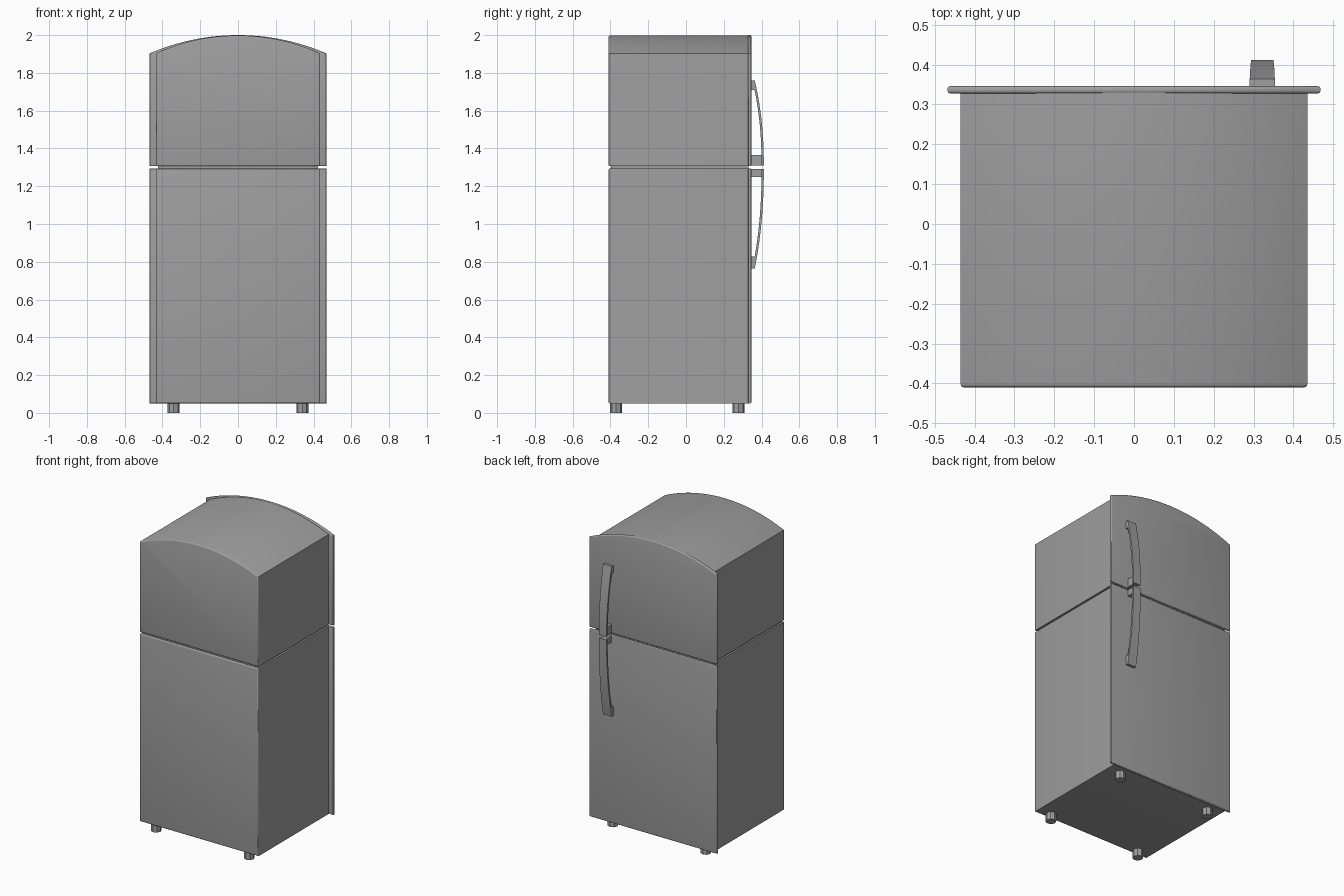
import bpy
import bmesh
from math import sqrt

cube = bpy.data.objects.get("Cube")
if cube:
    bpy.data.objects.remove(cube, do_unlink=True)

# Single flat colour
grey = bpy.data.materials.new("grey enamel")
grey.use_nodes = True
GREY = (0.35, 0.35, 0.35, 1)
grey.diffuse_color = GREY
grey.node_tree.nodes["Principled BSDF"].inputs["Base Color"].default_value = GREY


def finish(name, bm, smooth=True):
    bmesh.ops.recalc_face_normals(bm, faces=bm.faces)
    mesh = bpy.data.meshes.new(name)
    bm.to_mesh(mesh)
    bm.free()
    mesh.materials.append(grey)
    obj = bpy.data.objects.new(name, mesh)
    bpy.context.collection.objects.link(obj)
    if smooth:
        bpy.ops.object.select_all(action="DESELECT")
        obj.select_set(True)
        bpy.context.view_layer.objects.active = obj
        bpy.ops.object.shade_smooth_by_angle(angle=0.55)
    return obj


def arched_top(half, side_z, peak, steps=28):
    """Points of a circular arc running from +x to -x."""
    rise = peak - side_z
    radius = (half ** 2 + rise ** 2) / (2 * rise)
    xs = [half - 2 * half * i / steps for i in range(steps + 1)]
    return [(x, peak - radius + sqrt(radius ** 2 - x * x)) for x in xs]


def flat_top(half, z):
    return [(half, z), (-half, z)]


def panel(name, half, bottom, top, y0, y1, round_back=0, round_front=0):
    """Extrude an outline along y and round the rims of its end faces."""
    outline = [(-half, bottom), (half, bottom)] + top
    bm = bmesh.new()
    face = bm.faces.new([bm.verts.new((x, y0, z)) for x, z in outline])
    out = bmesh.ops.extrude_face_region(bm, geom=[face])
    moved = [v for v in out["geom"] if isinstance(v, bmesh.types.BMVert)]
    bmesh.ops.translate(bm, verts=moved, vec=(0, y1 - y0, 0))
    for y, size in ((y0, round_back), (y1, round_front)):
        rim = [e for e in bm.edges if all(abs(v.co.y - y) < 1e-5 for v in e.verts)]
        if size:
            bmesh.ops.bevel(bm, geom=rim, offset=size, segments=3,
                            profile=0.5, affect="EDGES")
    return finish(name, bm)


def box(name, x, y0, y1, z0, z1, width):
    bm = bmesh.new()
    bmesh.ops.create_cube(bm, size=1)
    for v in bm.verts:
        v.co.x = x + v.co.x * width
        v.co.y = y0 + (v.co.y + 0.5) * (y1 - y0)
        v.co.z = z0 + (v.co.z + 0.5) * (z1 - z0)
    return finish(name, bm, False)


# Cabinet: two shells around a recessed core that forms the seam
BASE, SEAM_LOW, SEAM_HIGH, SHOULDER, PEAK = 0.05, 1.294, 1.306, 1.903, 1.998
BACK, JOIN, FACE = -0.41, 0.33, 0.346
panel("lower_cabinet", 0.435, BASE, flat_top(0.435, SEAM_LOW), BACK, JOIN, 0.008)
panel("upper_cabinet", 0.435, SEAM_HIGH, arched_top(0.435, SHOULDER, PEAK), BACK, JOIN, 0.008)
box("seam_core", 0, BACK + 0.012, JOIN, SEAM_LOW - 0.01, SEAM_HIGH + 0.01, 0.846)

# Doors: thin rounded slabs, wider than the cabinet
panel("lower_door", 0.468, BASE, flat_top(0.468, SEAM_LOW), JOIN - 0.002, FACE, 0.006, 0.007)
panel("upper_door", 0.468, SEAM_HIGH, arched_top(0.468, SHOULDER, 2.0), JOIN - 0.002, FACE, 0.006, 0.007)


# Handles: bowed bar with a foot at the far end and a post by the seam
HANDLE_X = 0.322


def handle(name, start, length, direction, foot, post):
    def bow(t):
        return 0.412 - 0.048 * t ** 2.2

    steps = 16
    outer = [(bow(i / steps), i / steps * length) for i in range(steps + 1)]
    turn = 1 - foot / length
    inner = [(bow(turn * i / steps) - 0.012, turn * i / steps * length)
             for i in range(steps, -1, -1)]
    outline = outer + [(FACE, length), (FACE, length - foot)] + inner
    bm = bmesh.new()
    sides = []
    for sign in (-1, 1):
        sides.append([bm.verts.new((HANDLE_X + sign * (0.027 + 0.0045 * s / length),
                                    y, start + direction * s)) for y, s in outline])
    left, right = sides
    bm.faces.new(left)
    bm.faces.new(right[::-1])
    for i in range(len(outline)):
        j = (i + 1) % len(outline)
        bm.faces.new((left[i], left[j], right[j], right[i]))
    finish(name, bm)
    z0, z1 = sorted((start, start + direction * post))
    box(name + "_post", HANDLE_X, FACE - 0.002, 0.403, z0, z1, 0.034)


handle("upper_handle", 1.31, 0.45, 1, 0.05, 0.055)
handle("lower_handle", 1.29, 0.525, -1, 0.062, 0.042)

# Feet: short eight-sided pegs
for side, x in (("right", -0.341), ("left", 0.341)):
    for end, y in (("rear", -0.37), ("door", 0.278)):
        bm = bmesh.new()
        bmesh.ops.create_cone(bm, cap_ends=True, segments=8, radius1=0.032,
                              radius2=0.032, depth=0.056)
        bmesh.ops.translate(bm, verts=bm.verts, vec=(x, y, 0.028))
        finish(f"{end}_{side}_foot", bm, False)
